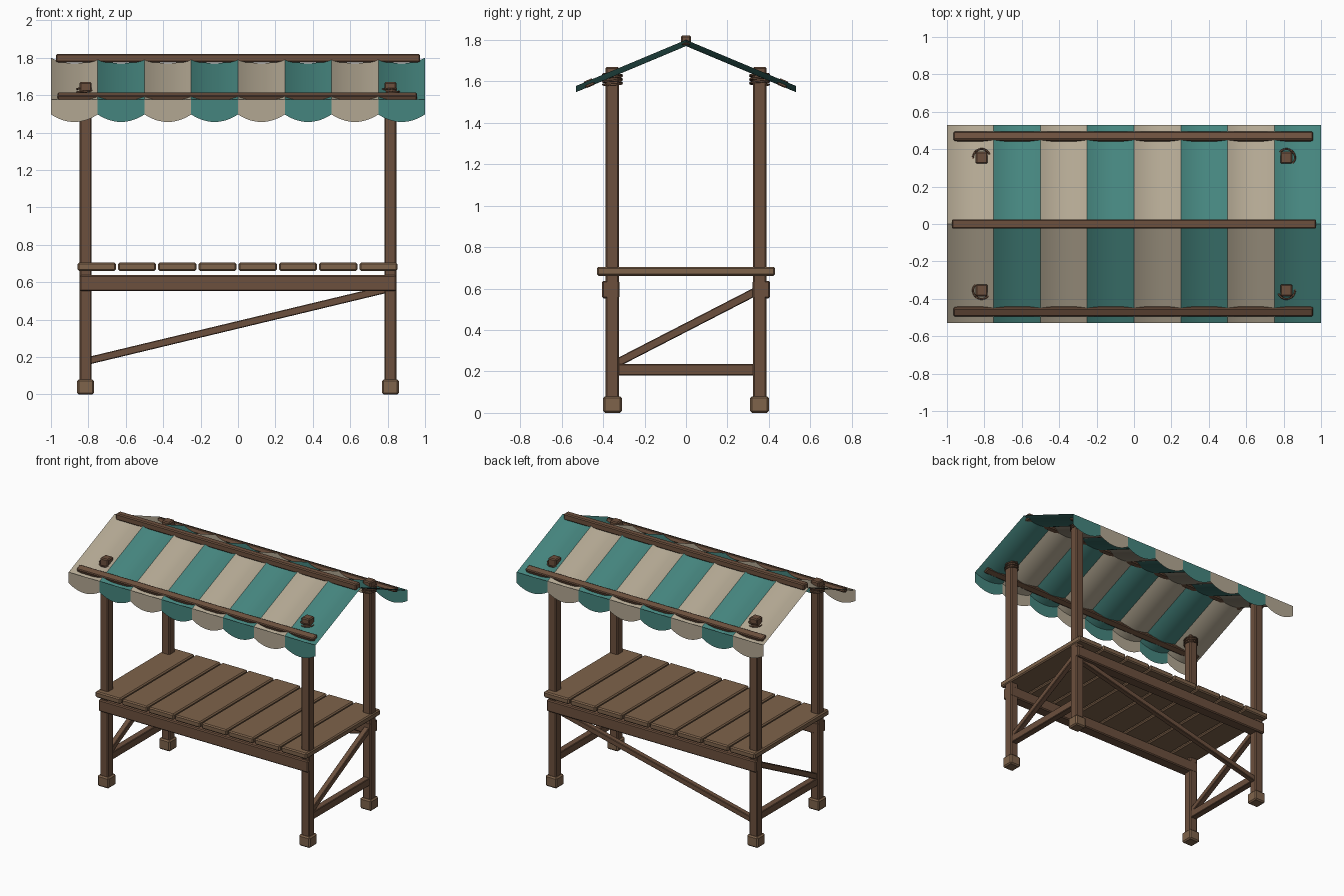
import bpy, bmesh
from math import sin, cos, pi, atan2
from mathutils import Vector

cube = bpy.data.objects.get("Cube")
if cube:
    bpy.data.objects.remove(cube, do_unlink=True)


def material(name, rgb):
    m = bpy.data.materials.new(name)
    m.use_nodes = True
    m.diffuse_color = (*rgb, 1)
    bsdf = next(n for n in m.node_tree.nodes if n.type == 'BSDF_PRINCIPLED')
    bsdf.inputs["Base Color"].default_value = (*rgb, 1)
    bsdf.inputs["Roughness"].default_value = 0.8
    return m


DARK = material("dark_wood", (0.15, 0.08, 0.047))
LIGHT = material("light_wood", (0.21, 0.125, 0.07))
BEIGE = material("beige_cloth", (0.45, 0.39, 0.29))
TEAL = material("teal_cloth", (0.06, 0.235, 0.21))


def box(name, center, size, mat, bevel=0.007, tilt=(0, 0, 0)):
    """Bevelled timber block."""
    bm = bmesh.new()
    bmesh.ops.create_cube(bm, size=1)
    bmesh.ops.scale(bm, vec=size, verts=bm.verts)
    bmesh.ops.bevel(bm, geom=bm.edges[:], offset=bevel, segments=1, affect='EDGES')
    me = bpy.data.meshes.new(name)
    bm.to_mesh(me)
    bm.free()
    me.materials.append(mat)
    ob = bpy.data.objects.new(name, me)
    ob.location = center
    ob.rotation_euler = tilt
    bpy.context.collection.objects.link(ob)
    return ob


def brace(name, a, b, thick):
    """Straight timber between two points in an x-z or y-z plane."""
    a, b = Vector(a), Vector(b)
    d = b - a
    if abs(d.x) > abs(d.y):
        size, tilt = (d.length, thick, thick), (0, -atan2(d.z, d.x), 0)
    else:
        size, tilt = (thick, d.length, thick), (atan2(d.z, d.y), 0, 0)
    return box(name, (a + b) / 2, size, DARK, 0.004, tilt)


PX, PY = 0.815, 0.355
RIDGE_Z, EAVE_Y, EAVE_Z = 1.80, 0.53, 1.578
PITCH = atan2(RIDGE_Z - EAVE_Z, EAVE_Y)

# Posts, feet and rope lashings
for sx, xs in ((1, "left"), (-1, "right")):
    for sy, ys in ((-1, "front"), (1, "back")):
        tag = f"{ys}_{xs}"
        x, y = sx * PX, sy * PY
        box(f"post_{tag}", (x, y, 0.855), (0.065, 0.065, 1.63), DARK)
        box(f"foot_{tag}", (x, y, 0.04), (0.09, 0.09, 0.08), LIGHT, 0.009)
        cu = bpy.data.curves.new(f"rope_{tag}", 'CURVE')
        cu.dimensions = '3D'
        cu.bevel_depth = 0.005
        cu.bevel_resolution = 1
        cu.use_fill_caps = True
        turns, steps = 3, 20
        sp = cu.splines.new('POLY')
        sp.points.add(turns * steps)
        start = atan2(sy, sx)
        for i, p in enumerate(sp.points):
            t = i / steps
            a = start + 2 * pi * t
            p.co = (x + 0.046 * cos(a), y + 0.046 * sin(a), 1.582 + 0.018 * t, 1)
        cu.materials.append(DARK)
        bpy.context.collection.objects.link(bpy.data.objects.new(f"rope_{tag}", cu))

    # End frames
    box(f"end_rail_{xs}", (sx * PX, 0, 0.208), (0.05, 2 * PY, 0.055), DARK, 0.004)
    brace(f"end_brace_{xs}", (sx * PX, -0.335, 0.24), (sx * PX, 0.335, 0.585), 0.04)

# Counter beams and long back brace
for sy, ys in ((-1, "front"), (1, "back")):
    box(f"counter_beam_{ys}", (0, sy * 0.363, 0.595), (1.695, 0.083, 0.085), DARK)
brace("back_brace", (-0.81, PY, 0.178), (0.81, PY, 0.567), 0.04)

# Counter planks
for i in range(8):
    box(f"counter_plank_{i + 1}", (-0.755 + i * 0.2152, 0, 0.683),
        (0.204, 0.86, 0.043), LIGHT, 0.008)

# Ridge and eave poles
box("ridge_pole", (0, 0, 1.798), (1.948, 0.05, 0.046), DARK)
for sy, ys in ((-1, "front"), (1, "back")):
    box(f"eave_pole_{ys}", (-0.004, sy * 0.467, 1.591), (1.922, 0.048, 0.034),
        DARK, 0.006, (-sy * PITCH, 0, 0))

# Striped cloth: sagging roof panels and scalloped valances
STRIPES, SEG = 8, 12


def cloth(name, line):
    """Sheet of separate stripes; line(x, sag) gives its upper and lower point."""
    bm = bmesh.new()
    width = 2 / STRIPES
    for s in range(STRIPES):
        rows = []
        for k in range(SEG + 1):
            t = k / SEG
            sag = 1 - (2 * t - 1) ** 2
            rows.append([bm.verts.new(p) for p in line(-1 + (s + t) * width, sag)])
        for (a, b), (c, d) in zip(rows, rows[1:]):
            f = bm.faces.new((a, b, d, c))
            f.material_index = s % 2
            f.smooth = True
    bm.normal_update()
    me = bpy.data.meshes.new(name)
    bm.to_mesh(me)
    bm.free()
    me.materials.append(BEIGE)
    me.materials.append(TEAL)
    ob = bpy.data.objects.new(name, me)
    bpy.context.collection.objects.link(ob)
    if sum(p.normal.y for p in me.polygons) * line(0, 0)[1][1] < 0:
        me.flip_normals()


for sy, ys in ((-1, "front"), (1, "back")):
    y = sy * EAVE_Y
    cloth(f"roof_cloth_{ys}", lambda x, sag: (
        (x, 0, RIDGE_Z - 0.03 * sag), (x, y, EAVE_Z - 0.03 * sag)))
    cloth(f"valance_{ys}", lambda x, sag: (
        (x, y, EAVE_Z), (x, y, 1.497 - 0.04 * sag)))
